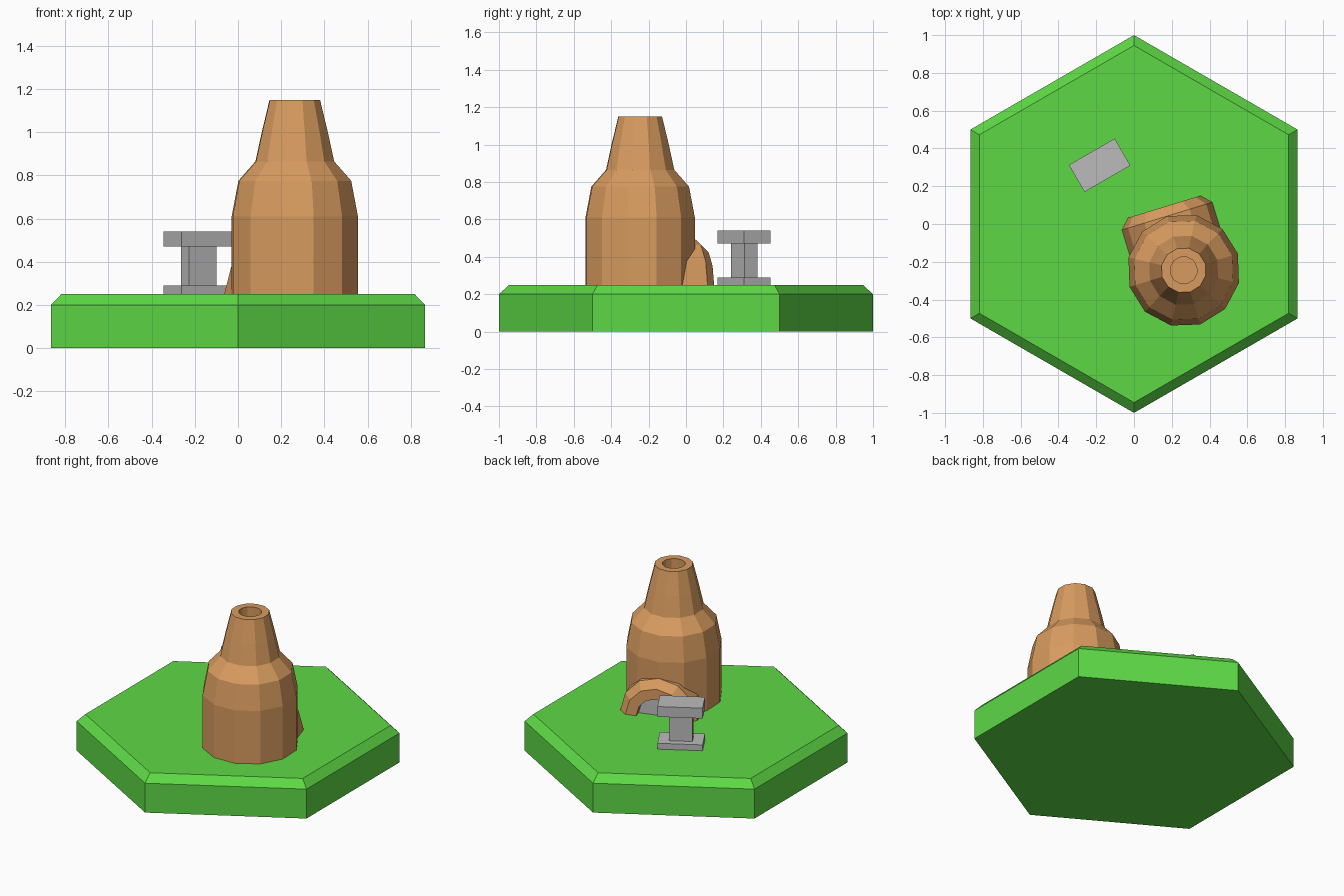
import bpy, bmesh
from math import sin, cos, pi, radians
from mathutils import Matrix

cube = bpy.data.objects.get("Cube")
if cube:
    bpy.data.objects.remove(cube, do_unlink=True)


def material(name, color):
    m = bpy.data.materials.new(name)
    m.use_nodes = True
    m.diffuse_color = (*color, 1)
    m.node_tree.nodes["Principled BSDF"].inputs["Base Color"].default_value = (*color, 1)
    return m


GREEN = material("grass green", (0.11, 0.69, 0.06))
CLAY = material("clay orange", (0.69, 0.33, 0.115))
GREY = material("iron grey", (0.5, 0.5, 0.5))


def finish(name, bm, mat, loc=(0, 0, 0), turn=0):
    bmesh.ops.recalc_face_normals(bm, faces=bm.faces)
    me = bpy.data.meshes.new(name)
    bm.to_mesh(me)
    bm.free()
    me.materials.append(mat)
    ob = bpy.data.objects.new(name, me)
    ob.location = loc
    ob.rotation_euler.z = radians(turn)
    bpy.context.collection.objects.link(ob)
    return ob


def lathe(name, profile, sides, mat, loc=(0, 0, 0), turn=0):
    """Stack of polygon rings (radius, z), capped at both ends."""
    bm = bmesh.new()
    rings = [[bm.verts.new((r * cos(2 * pi * i / sides), r * sin(2 * pi * i / sides), z))
              for i in range(sides)] for r, z in profile]
    for a, b in zip(rings, rings[1:]):
        for i in range(sides):
            j = (i + 1) % sides
            bm.faces.new((a[i], a[j], b[j], b[i]))
    bm.faces.new(rings[0])
    bm.faces.new(rings[-1])
    return finish(name, bm, mat, loc, turn)


def half_arch(name, section, steps, mat, loc, turn):
    """Sweep a closed (radius, depth) section over a half circle."""
    bm = bmesh.new()
    rows = [[bm.verts.new((r * cos(pi * i / steps), d, r * sin(pi * i / steps)))
             for r, d in section] for i in range(steps + 1)]
    n = len(section)
    for a, b in zip(rows, rows[1:]):
        for i in range(n):
            j = (i + 1) % n
            bm.faces.new((a[i], a[j], b[j], b[i]))
    bm.faces.new(rows[0])
    bm.faces.new(rows[-1])
    return finish(name, bm, mat, loc, turn)


def box(name, size, z0, z1, mat, loc, turn):
    bm = bmesh.new()
    bmesh.ops.create_cube(bm, size=1, matrix=Matrix.Translation((0, 0, (z0 + z1) / 2))
                          @ Matrix.Diagonal((*size, z1 - z0, 1)))
    return finish(name, bm, mat, loc, turn)


GROUND = 0.25

# Hexagonal tile with bevelled top edge
lathe("ground_tile", [(1, 0), (1, 0.2), (0.945, GROUND)], 6, GREEN, turn=30)

# Furnace body, shoulder, chimney and flue hole
KILN, TURN = (0.263, -0.245, 0), 17
lathe("furnace", [(0.3, GROUND), (0.3, 0.61), (0.268, 0.775), (0.187, 0.865),
                  (0.157, 1.0), (0.12, 1.15), (0.072, 1.15), (0.072, 1.0)],
      12, CLAY, KILN, TURN)

# Arched mouth with chamfered rim
MOUTH = (KILN[0], KILN[1], GROUND)
half_arch("mouth_arch", [(0.13, 0.15), (0.25, 0.15), (0.25, 0.3), (0.2, 0.352), (0.13, 0.352)],
          6, CLAY, MOUTH, TURN)

# Grey opening behind the arch
half_arch("mouth_opening", [(0.001, 0.295), (0.135, 0.295), (0.135, 0.303), (0.001, 0.303)],
          6, GREY, MOUTH, TURN)

# Anvil: foot, waist and top
for part, size, z0, z1 in (("anvil_foot", (0.28, 0.165), GROUND, 0.29),
                           ("anvil_waist", (0.146, 0.078), 0.29, 0.47),
                           ("anvil_top", (0.28, 0.165), 0.47, 0.54)):
    box(part, size, z0, z1, GREY, (-0.182, 0.311, 0), 30)
